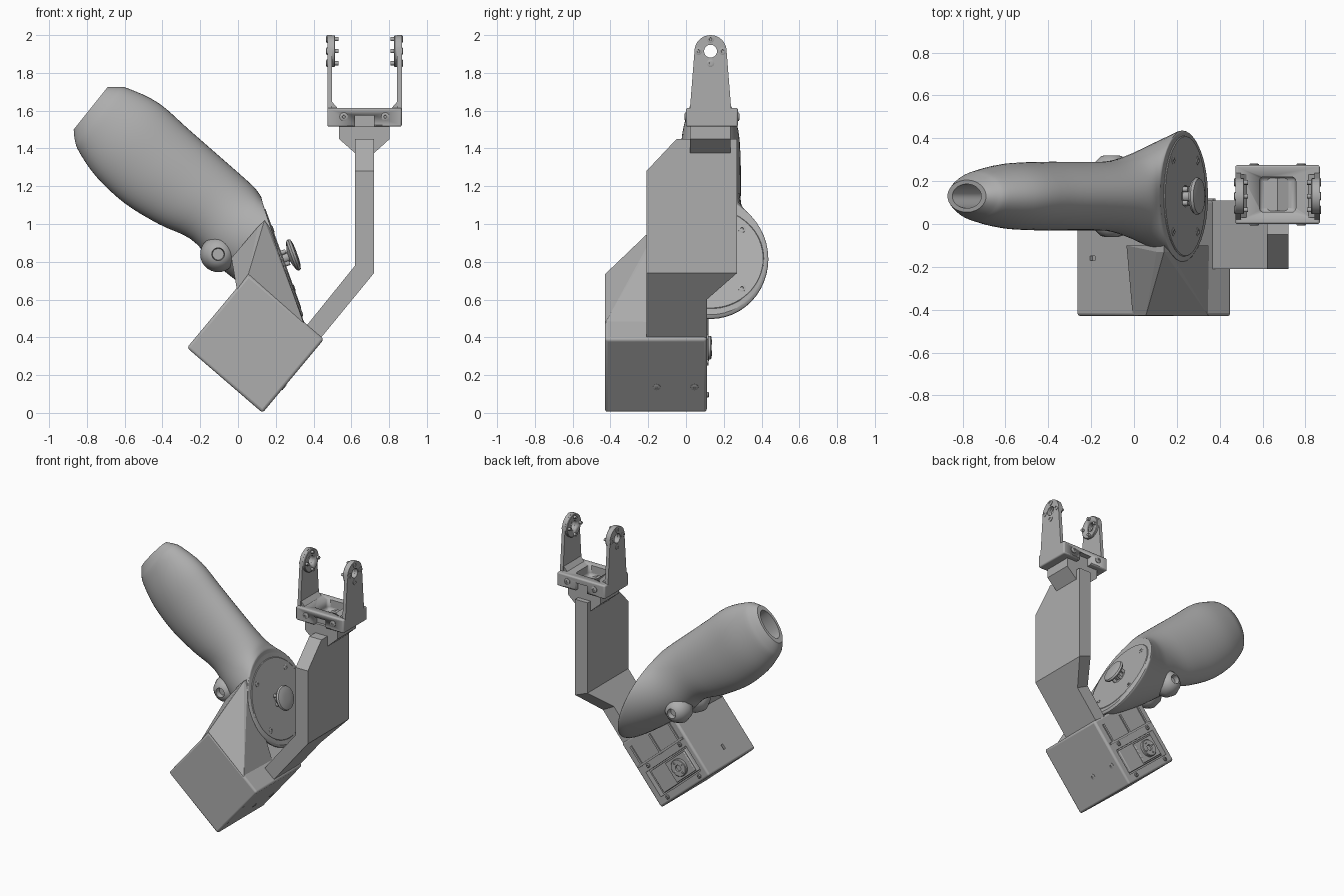
import bpy, bmesh, math
from mathutils import Vector, Matrix

old = bpy.data.objects.get("Cube")
if old:
    bpy.data.objects.remove(old)

grey = bpy.data.materials.new("plain grey")
grey.use_nodes = True
tone = (0.42, 0.42, 0.42, 1)
grey.diffuse_color = tone
grey.node_tree.nodes["Principled BSDF"].inputs["Base Color"].default_value = tone


def finish(name, bm, bevel=0, smooth=True):
    bmesh.ops.recalc_face_normals(bm, faces=bm.faces)
    mesh = bpy.data.meshes.new(name)
    bm.to_mesh(mesh)
    bm.free()
    ob = bpy.data.objects.new(name, mesh)
    bpy.context.collection.objects.link(ob)
    mesh.materials.append(grey)
    if bevel:
        mod = ob.modifiers.new("soft edges", 'BEVEL')
        mod.width, mod.segments = bevel, 3
    if smooth:
        bpy.ops.object.select_all(action='DESELECT')
        ob.select_set(True)
        bpy.context.view_layer.objects.active = ob
        bpy.ops.object.shade_smooth_by_angle(angle=math.radians(35))
    return ob


def bridge(name, rings, bevel=0, smooth=True):
    """Skin a row of equal point rings and close both ends."""
    bm = bmesh.new()
    rows = [[bm.verts.new(p) for p in ring] for ring in rings]
    n = len(rows[0])
    for a, b in zip(rows, rows[1:]):
        for i in range(n):
            bm.faces.new((a[i], a[(i + 1) % n], b[(i + 1) % n], b[i]))
    bm.faces.new(rows[0])
    bm.faces.new(rows[-1])
    return finish(name, bm, bevel, smooth)


def prism_y(name, pts, y0, y1, bevel=0):
    return bridge(name, [[(x, y, z) for x, z in pts] for y in (y0, y1)], bevel)


def prism_x(name, pts, x0, x1, bevel=0):
    return bridge(name, [[(x, y, z) for y, z in pts] for x in (x0, x1)], bevel)


def block(name, x0, x1, y0, y1, z0, z1, bevel=0):
    return prism_y(name, [(x0, z0), (x1, z0), (x1, z1), (x0, z1)], y0, y1, bevel)


def turned(name, origin, axis, profile, n=32):
    """Revolve (distance along axis, radius) pairs."""
    q = Vector(axis).to_track_quat('Z', 'Y')
    rings = []
    for d, r in profile:
        rings.append([Vector(origin) + q @ Vector((r * math.cos(t), r * math.sin(t), d))
                      for t in (math.tau * i / n for i in range(n))])
    return bridge(name, rings)


def screw(name, p, axis, r=0.018, h=0.012):
    turned(name, p, axis, [(-0.02, r), (h * 0.6, r), (h, r * 0.7), (h, r * 0.4), (h * 0.3, r * 0.35)], 16)


def cut(ob, cutter):
    mod = ob.modifiers.new("cut", 'BOOLEAN')
    mod.operation, mod.object, mod.solver = 'DIFFERENCE', cutter, 'EXACT'
    cutter.hide_render = True
    cutter.hide_viewport = True
    cutter.display_type = 'WIRE'


# base box, standing on one edge
low, right, left = Vector((0.13, 0)), Vector((0.455, 0.39)), Vector((-0.27, 0.345))
top = left + right - low
eu, ev = right - low, left - low
BACK = 0.11


def on_box(u, v):
    return low + eu * u + ev * v


def tile(name, u0, u1, v0, v1, y0, y1, bevel=0):
    return prism_y(name, [on_box(u0, v0), on_box(u1, v0), on_box(u1, v1), on_box(u0, v1)], y0, y1, bevel)


base = tile("base_box", 0, 1, 0, 1, -0.43, BACK, 0.015)
cut(base, tile("servo_pocket", 0.12, 0.5, 0.1, 0.92, 0.07, 0.2))
cut(base, tile("cable_slot", 0.2, 0.27, 0.97, 1.05, -0.17, -0.15))

# servo in the back of the box
tile("servo_body", 0.14, 0.48, 0.16, 0.86, 0.0, 0.1, 0.006)
tile("servo_cover", 0.16, 0.46, 0.46, 0.84, 0.09, 0.112, 0.005)
hx, hz = on_box(0.31, 0.65)
turned("servo_horn", (hx, 0.1, hz), (0, 1, 0), [(0, 0.062), (0.03, 0.062), (0.034, 0.058), (0.034, 0.022), (0.024, 0.02)])
for k in range(4):
    a = math.tau * k / 4 + 0.6
    screw("horn_screw", (hx + 0.042 * math.cos(a), 0.134, hz + 0.042 * math.sin(a)), (0, 1, 0), 0.008, 0.004)
for u, v in ((0.07, 0.2), (0.07, 0.85), (0.56, 0.2), (0.56, 0.85)):
    x, z = on_box(u, v)
    screw("back_screw", (x, BACK, z), (0, 1, 0), 0.015)
for v in (0.12, 0.5, 0.88):
    tile("back_rib", 0.62, 0.9, v - 0.015, v + 0.015, 0.1, 0.118)
tile("back_rail", 0.6, 0.63, 0.05, 0.95, 0.1, 0.118)
bx, bz = on_box(0.35, 0)
for y in (-0.155, 0.045):
    screw("bottom_screw", (bx, y, bz), (0.77, 0, -0.64), 0.02, 0.004)

# sloping shoulder between box and grip
bm = bmesh.new()
front = [on_box(0.8, 0.99), top, on_box(0.99, 0.26)]
rear = [(-0.035, 0.82), (0.105, 0.985), (0.14, 1.02), (0.168, 0.98), (0.352, 0.475), (0.0, 0.66)]
for pts, y in ((front, -0.428), (rear, -0.1), (rear[1:4], -0.13)):
    for x, z in pts:
        bm.verts.new((x, y, z))
hull = bmesh.ops.convex_hull(bm, input=bm.verts)
bmesh.ops.delete(bm, geom=list({v for v in hull["geom_interior"] if isinstance(v, bmesh.types.BMVert)}), context='VERTS')
finish("shoulder", bm, 0, False)
screw("shoulder_screw", (0.14, -0.14, 0.955), (0, -0.75, 0.65), 0.024, 0.014)

# grip: ellipses given by lower point, upper point and half width
MID = 0.13
sections = [
    (-0.87, 1.5, -0.69, 1.725, 0.075), (-0.863, 1.44, -0.64, 1.726, 0.1),
    (-0.84, 1.38, -0.58, 1.717, 0.122), (-0.75, 1.25, -0.42, 1.64, 0.152),
    (-0.6, 1.11, -0.26, 1.5, 0.16), (-0.42, 1.0, -0.1, 1.36, 0.16),
    (-0.25, 0.92, 0.02, 1.255, 0.163), (-0.12, 0.79, 0.085, 1.195, 0.192),
    (0.06, 0.65, 0.112, 1.16, 0.245), (0.25, 0.525, 0.123, 1.142, 0.292),
    (0.328, 0.497, 0.125, 1.13, 0.306), (0.345, 0.52, 0.128, 1.11, 0.29)]
sections = [Vector(s) for s in sections]


def ring(s, n=48):
    lo, hi = Vector((s[0], s[1])), Vector((s[2], s[3]))
    c, h = (lo + hi) / 2, (hi - lo) / 2
    pts = []
    for i in range(n):
        t = math.tau * i / n
        p = c + h * math.cos(t)
        pts.append((p.x, MID + s[4] * math.sin(t), p.y))
    return pts


def inset(s, f, dx, dz):
    c = Vector(((s[0] + s[2]) / 2, (s[1] + s[3]) / 2))
    r = Vector(s)
    for i in range(4):
        r[i] = c[i % 2] + (s[i] - c[i % 2]) * f + (dx, dz)[i % 2]
    r[4] = s[4] * f
    return r


dense = []
for i in range(len(sections) - 1):
    p0, p1, p2, p3 = (sections[min(max(j, 0), len(sections) - 1)] for j in range(i - 1, i + 3))
    for k in range(4):
        t = k / 4
        dense.append(0.5 * (2 * p1 + (p2 - p0) * t + (2 * p0 - 5 * p1 + 4 * p2 - p3) * t * t
                            + (3 * p1 - p0 - 3 * p2 + p3) * t ** 3))
dense.append(sections[-1])
tip = sections[0]
hollow = [inset(tip, 0.75, 0.18, -0.16), inset(tip, 0.75, 0, 0)]
bridge("grip", [ring(s) for s in hollow + dense])

# round face plate with thumb knob
axis = Vector((0.94, 0, 0.34)).normalized()
hub = Vector((0.235, MID, 0.815))
turned("face_plate", hub, axis, [(-0.03, 0.282), (0.002, 0.282), (0.006, 0.278), (0.006, 0.05), (-0.01, 0.045)], 64)
turned("knob", hub, axis, [(-0.02, 0.03), (0.035, 0.028), (0.04, 0.05), (0.05, 0.08), (0.062, 0.088),
                           (0.074, 0.082), (0.08, 0.06), (0.083, 0.03)])
q = axis.to_track_quat('Z', 'Y')
for k in range(4):
    a = math.tau * k / 4 + math.pi / 4
    d = q @ Vector((math.cos(a), math.sin(a), 0))
    screw("plate_screw", hub + d * 0.235 + axis * 0.004, axis, 0.02, 0.006)
    turned("knob_post", hub + d * 0.045, axis, [(0, 0.012), (0.03, 0.012)], 12)

# screw bosses at the neck of the grip
for side in (-1, 1):
    y = MID + side * 0.11
    boss = turned("neck_boss", (-0.105, y, 0.84), (0, side, 0),
                  [(-0.1, 0.05), (-0.05, 0.085), (0, 0.095), (0.05, 0.075), (0.075, 0.05), (0.08, 0.034), (0.045, 0.03)])

# bent support arm, outer skin then inner skin
outer, inner = [], []
for y, z in ((-0.21, 0.4), (-0.21, 0.74), (-0.21, 1.28), (-0.05, 1.45), (0.27, 1.45), (0.27, 0.74), (0.11, 0.6), (0.11, 0.4)):
    low_part = max(0, 0.74 - z)
    x = 0.72 - low_part * 0.82
    k = low_part / 0.34
    outer.append((x, y, z))
    inner.append((x - 0.1 + 0.02 * k, y, z + (0.04 + 0.02 * k if z < 1 else 0)))
bm = bmesh.new()
a, b = ([bm.verts.new(p) for p in skin] for skin in (outer, inner))
for s in (a, b):
    bm.faces.new(s[1:6])
    bm.faces.new((s[0], s[1], s[5], s[6], s[7]))
for i in range(8):
    j = (i + 1) % 8
    bm.faces.new((a[i], a[j], b[j], b[i]))
finish("support_arm", bm, 0, False)

# fork mount and fork
CX = 0.67
prism_y("fork_mount", [(0.535, 1.52), (0.535, 1.45), (0.62, 1.375), (0.72, 1.375), (0.803, 1.45), (0.803, 1.52)], 0.02, 0.235)
fork = block("fork_base", 0.473, 0.867, 0, 0.275, 1.515, 1.615, 0.01)
cut(fork, block("fork_window", 0.585, 0.755, 0.055, 0.22, 1.54, 1.7, 0.02))
for y in (0, 0.275):
    cut(fork, block("fork_notch", 0.62, 0.72, y - 0.04, y + 0.04, 1.5, 1.575))
    for x in (0.56, 0.78):
        screw("fork_screw", (x, y, 1.568), (0, -1 if y == 0 else 1, 0), 0.022, 0.008)
prism_y("fork_key", [(0.62, 1.54), (CX, 1.56), (0.72, 1.54)], 0.06, 0.215)

arc = [(MID + 0.085 * math.cos(t), 1.915 + 0.085 * math.sin(t)) for t in (math.pi * i / 16 for i in range(17))]
for side in (-1, 1):
    def X(d):
        return CX + side * d
    prong = prism_x("fork_prong", [(0.24, 1.6)] + arc + [(0.02, 1.6)], X(0.172), X(0.197))
    pad = turned("prong_pad", (X(0.175), MID, 1.915), (-side, 0, 0), [(0, 0.084), (0.015, 0.084), (0.019, 0.08)])
    hole = turned("prong_hole", (X(0.1), MID, 1.915), (side, 0, 0), [(0, 0.034), (0.15, 0.034)])
    cut(prong, hole)
    cut(pad, hole)
    prism_y("prong_gusset", [(X(0.175), 1.61), (X(0.14), 1.61), (X(0.175), 1.65)], 0.03, 0.23)
    for k in range(4):
        a = math.tau * k / 4
        p = (MID + 0.064 * math.cos(a), 1.915 + 0.064 * math.sin(a))
        screw("prong_screw", (X(0.197), *p), (side, 0, 0), 0.02, 0.006)
        turned("prong_pin", (X(0.16), *p), (-side, 0, 0), [(0, 0.011), (0.022, 0.011)], 12)
